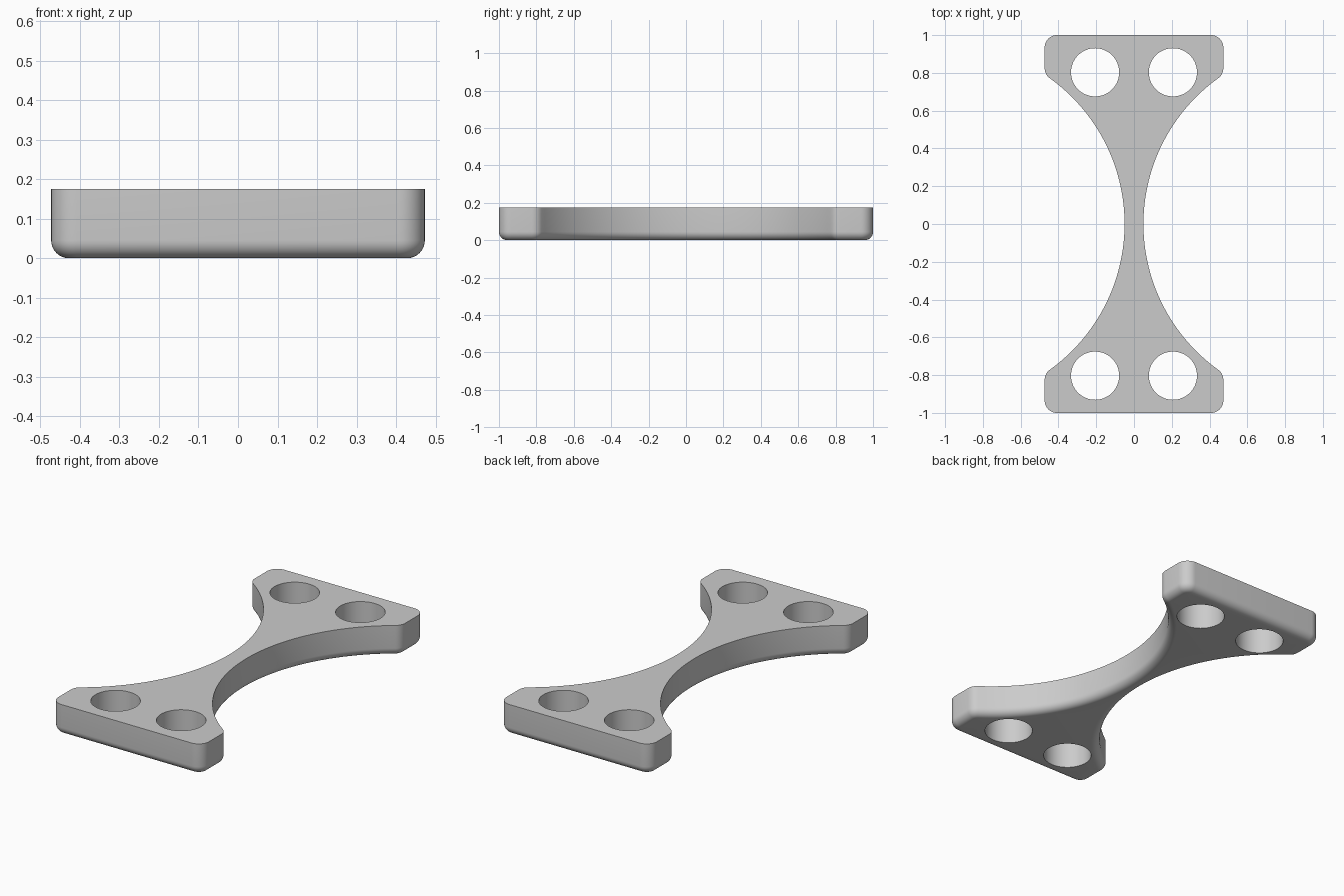
import bpy, bmesh, math
from mathutils import Vector

cube = bpy.data.objects.get("Cube")
if cube:
    bpy.data.objects.remove(cube, do_unlink=True)

HALF_W, HALF_L, HEIGHT = 0.473, 1.0, 0.175
NECK, WAIST_R = 0.05, 0.95        # half width of the neck, radius of the side arcs
CORNER_R, EDGE_R = 0.065, 0.045   # plan corners, rounded bottom edge
HOLE_X, HOLE_Y, HOLE_R = 0.206, 0.803, 0.1275


def arc(cx, cy, r, a0, a1, n):
    return [Vector((cx + r * math.cos(a0 + (a1 - a0) * i / n),
                    cy + r * math.sin(a0 + (a1 - a0) * i / n))) for i in range(n + 1)]


def outline(inset):
    """Plan outline, moved inward by inset, anticlockwise."""
    waist_x = NECK + WAIST_R
    fx = HALF_W - CORNER_R
    fy = math.sqrt((WAIST_R + CORNER_R) ** 2 - (waist_x - fx) ** 2)
    turn = math.atan2(fy, waist_x - fx)
    r = CORNER_R - inset
    q = arc(waist_x, 0, WAIST_R + inset, math.pi, math.pi - turn, 32)
    q += arc(fx, fy, r, -turn, 0, 6)[1:]
    q += arc(fx, HALF_L - CORNER_R, r, 0, math.pi / 2, 10)
    # Mirror the quarter into the full outline
    half = q + [Vector((-p.x, p.y)) for p in reversed(q)]
    return half + [-p for p in half[1:-1]]


bm = bmesh.new()


def ring(points, z):
    return [bm.verts.new((p.x, p.y, z)) for p in points]


def skin(a, b):
    n = len(a)
    for i in range(n):
        j = (i + 1) % n
        bm.faces.new((a[i], a[j], b[j], b[i]))


# Outer wall with the rounded bottom edge
rings = []
for i in range(9):
    t = math.pi / 2 * i / 8
    rings.append(ring(outline(EDGE_R * (1 - math.sin(t))), EDGE_R * (1 - math.cos(t))))
rings.append(ring(outline(0), HEIGHT))
for a, b in zip(rings, rings[1:]):
    skin(a, b)
caps = [[rings[0]], [rings[-1]]]

# Four through holes
for sx in (-1, 1):
    for sy in (-1, 1):
        circle = arc(sx * HOLE_X, sy * HOLE_Y, HOLE_R, 0, math.tau, 64)[:-1]
        low, high = ring(circle, 0), ring(circle, HEIGHT)
        skin(high, low)
        caps[0].append(low)
        caps[1].append(high)

# Flat bottom and top around the holes
for loops, up in zip(caps, (-1, 1)):
    edges = [bm.edges.get((l[i - 1], l[i])) for l in loops for i in range(len(l))]
    bmesh.ops.triangle_fill(bm, use_beauty=True, edges=edges, normal=(0, 0, up))
bmesh.ops.recalc_face_normals(bm, faces=bm.faces)

mesh = bpy.data.meshes.new("connector_plate")
bm.to_mesh(mesh)
bm.free()
plate = bpy.data.objects.new("connector_plate", mesh)
bpy.context.collection.objects.link(plate)

# Plain grey
grey = bpy.data.materials.new("plain_grey")
grey.use_nodes = True
colour = (0.6, 0.6, 0.6, 1)
grey.diffuse_color = colour
grey.node_tree.nodes["Principled BSDF"].inputs["Base Color"].default_value = colour
mesh.materials.append(grey)

bpy.context.view_layer.objects.active = plate
plate.select_set(True)
bpy.ops.object.shade_smooth_by_angle(angle=math.radians(35))
